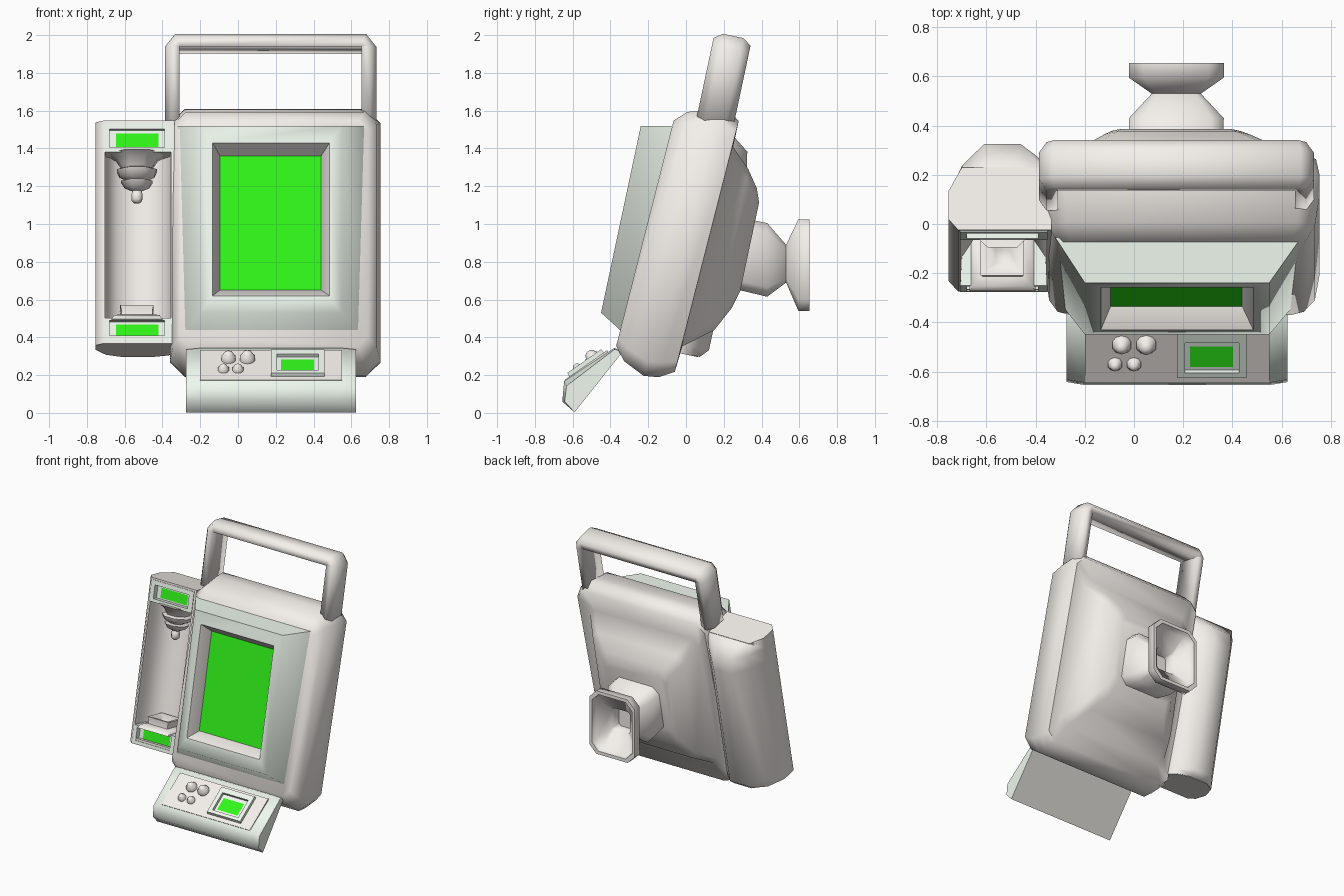
import bpy, bmesh, math
from mathutils import Matrix, Vector

if "Cube" in bpy.data.objects:
    bpy.data.objects.remove(bpy.data.objects["Cube"])


def material(name, rgb):
    m = bpy.data.materials.new(name)
    m.diffuse_color = (*rgb, 1)
    m.use_nodes = True
    m.node_tree.nodes["Principled BSDF"].inputs["Base Color"].default_value = m.diffuse_color
    return m


SHELL = material("warm_grey", (0.91, 0.87, 0.83))
PALE = material("pale_green", (0.86, 0.94, 0.85))
GREEN = material("screen_green", (0.03, 0.93, 0.01))

# Working frames: x across, y into the device, z up along the tilted face
WORLD = Matrix.Identity(4)
TILT = Matrix.Rotation(math.radians(-12), 4, 'X')
PANEL = Matrix.Translation((0, -0.645, 0.168)) @ Matrix.Rotation(math.radians(-55), 4, 'X')


def loft(name, rings, frame=TILT, mat=SHELL, angle=60, closed=False):
    """Skin equal-sized rings; cap both ends, or join last to first if closed."""
    bm = bmesh.new()
    rows = [[bm.verts.new(frame @ Vector(p)) for p in r] for r in rings]
    n = len(rows[0])
    for a, b in zip(rows, rows[1:] + (rows[:1] if closed else [])):
        for i in range(n):
            j = (i + 1) % n
            bm.faces.new((a[i], a[j], b[j], b[i]))
    if not closed:
        bm.faces.new(rows[0])
    if len(rows) > 1:
        if not closed:
            bm.faces.new(rows[-1])
        bmesh.ops.recalc_face_normals(bm, faces=bm.faces)
    me = bpy.data.meshes.new(name)
    bm.to_mesh(me)
    bm.free()
    me.materials.append(mat)
    ob = bpy.data.objects.new(name, me)
    bpy.context.collection.objects.link(ob)
    bpy.ops.object.select_all(action='DESELECT')
    ob.select_set(True)
    bpy.context.view_layer.objects.active = ob
    bpy.ops.object.shade_smooth_by_angle(angle=math.radians(angle))
    return ob


def rect(x0, x1, w0, w1, v, c=0.0):
    """Rectangle ring at depth v; with c it has chamfered corners."""
    if not c:
        return [(x0, v, w0), (x1, v, w0), (x1, v, w1), (x0, v, w1)]
    return [(x0 + c, v, w0), (x1 - c, v, w0), (x1, v, w0 + c), (x1, v, w1 - c),
            (x1 - c, v, w1), (x0 + c, v, w1), (x0, v, w1 - c), (x0, v, w0 + c)]


def screen(name, x0, x1, w0, w1, v, frame=TILT):
    loft(name, [rect(x0, x1, w0, w1, v)], frame, GREEN)


def framed_screen(name, back, front, hole, glass, v_back, v_front, v_glass, frame=TILT):
    """Block with a recessed green display in its front."""
    loft(name + "_frame", [rect(*back, v_back), rect(*front, v_front),
                           rect(*hole, v_front), rect(*hole, v_glass)], frame, PALE, 30)
    screen(name + "_screen", *glass, v_glass - 0.004, frame)


def turned(name, x, v, profile, sides=8, axis='w', frame=TILT):
    """Lathe-like stack of polygon rings (offset, radius)."""
    rings = []
    for h, r in profile:
        pts = [(r * math.cos(2 * math.pi * (i + .5) / sides),
                r * math.sin(2 * math.pi * (i + .5) / sides)) for i in range(sides)]
        rings.append([(x + a, v + b, h) if axis == 'w' else (x + a, h, v + b) for a, b in pts])
    loft(name, rings, frame, SHELL, 65)


def lean(ring):
    """Slight extra backward lean of the main body."""
    return [(x, v + 0.04 * (w - 0.9), w) for x, v, w in ring]


# Main tilted body with rounded rim and stepped back bulge
loft("body", [lean(r) for r in (
    rect(-0.31, 0.69, 0.27, 1.50, -0.41, 0.05),
    rect(-0.345, 0.735, 0.20, 1.56, -0.35, 0.07),
    rect(-0.36, 0.755, 0.145, 1.60, -0.23, 0.08),
    rect(-0.36, 0.755, 0.155, 1.62, -0.15, 0.08),
    rect(-0.345, 0.74, 0.20, 1.57, -0.075, 0.06),
    rect(-0.28, 0.65, 0.34, 1.43, -0.07, 0.05))] + [
    rect(-0.20, 0.57, 0.46, 1.33, 0.055, 0.05),
    rect(-0.12, 0.47, 0.59, 1.24, 0.12, 0.05),
    rect(-0.09, 0.43, 0.69, 1.17, 0.147, 0.04)])

# Front bezel, sloping screen surround and main screen
HOLE = (-0.135, 0.485, 0.517, 1.345)
GLASS = (-0.095, 0.44, 0.566, 1.292)
loft("screen_bezel", [rect(-0.32, 0.68, 0.32, 1.475, -0.37), rect(-0.20, 0.55, 0.425, 1.437, -0.55),
                      rect(*HOLE, -0.55), rect(*HOLE, -0.37)], TILT, PALE, 75, True)
loft("screen_surround", [rect(*HOLE, -0.55), rect(*GLASS, -0.463),
                         rect(*GLASS, -0.44), rect(*HOLE, -0.44)], TILT, SHELL, 30, True)
screen("main_screen", *GLASS, -0.463)

# Carry handle: one section swept round a U with mitred corners
section = [(-0.035, -0.27), (0.01, -0.27), (0.042, -0.225),
           (0.042, -0.115), (0.01, -0.07), (-0.035, -0.07)]
path = [(-0.345, 1.53, -1, 0), (-0.345, 1.93, -1, 0.1), (-0.32, 1.962, -0.3, 1),
        (0.665, 1.962, 0.3, 1), (0.69, 1.93, 1, 0.1), (0.69, 1.53, 1, 0)]
loft("carry_handle", [[(px + n * nx, v, pw + n * nw) for n, v in section]
                      for px, pw, nx, nw in path], TILT, SHELL, 100)

# Side cabinet: U-shaped shell with a rounded back and open front
outer = [(-0.715, -0.345), (-0.755, -0.30), (-0.755, -0.185), (-0.70, -0.06), (-0.61, 0.05),
         (-0.46, 0.05), (-0.37, -0.04), (-0.335, -0.10), (-0.335, -0.345)]
inner = [(-0.355, -0.345), (-0.36, -0.23), (-0.42, -0.14), (-0.53, -0.115),
         (-0.64, -0.14), (-0.70, -0.23), (-0.705, -0.345)]
levels = [(0.305, 0.01), (0.35, 0.05), (1.31, 0.05), (1.42, 0.03), (1.505, -0.085)]
loft("cabinet_shell", [[(x, min(v, lim), w) for x, v in outer] + [(x, min(v, lim - 0.02), w) for x, v in inner]
                       for w, lim in levels])

# Lids closing the cabinet at both ends
for label, w0, w1, lim in (("cabinet_lid", 1.47, 1.508, -0.085), ("cabinet_base", 0.302, 0.345, 0.0)):
    loft(label, [[(x, min(v, lim), w) for x, v in outer] for w in (w0, w1)])

# Cabinet top and bottom blocks with their small screens
for label, w, hole, glass in (("cabinet_top", (1.338, 1.495), (1.362, 1.462), (1.372, 1.445)),
                              ("cabinet_bottom", (0.312, 0.44), (0.33, 0.427), (0.343, 0.413))):
    block = (-0.708, -0.352, *w)
    framed_screen(label, block, block, (-0.68, -0.39, *hole), (-0.645, -0.42, *glass),
                  -0.11, -0.35, -0.31)

# Nozzle hanging from the top block and square seat on the bottom block
turned("nozzle", -0.535, -0.235, [(1.345, 0.16), (1.32, 0.12), (1.27, 0.085), (1.26, 0.115), (1.23, 0.10),
                                 (1.205, 0.05), (1.20, 0.09), (1.17, 0.07), (1.15, 0.025), (1.13, 0.032),
                                 (1.10, 0.03), (1.085, 0.015)])
turned("nozzle_seat", -0.535, -0.235, [(0.43, 0.19), (0.455, 0.17), (0.465, 0.115),
                                      (0.485, 0.115), (0.515, 0.125), (0.515, 0.10), (0.47, 0.04)], 4)


# Control desk sloping out at the bottom
def desk_profile(x, drop):
    return [(x, -0.645 + drop * .5, 0.168 - drop), (x, -0.655 + drop * .5, 0.06), (x, -0.59, 0.003),
            (x, -0.33, 0.33), (x, -0.38, 0.343 - drop * .3)]


loft("control_desk", [desk_profile(-0.275, 0.025), desk_profile(-0.20, 0), desk_profile(0.55, 0),
                      desk_profile(0.625, 0.025)], WORLD, PALE, 75)
loft("desk_underside", [[(-0.273, -0.588, 0.002), (0.623, -0.588, 0.002),
                         (0.623, -0.328, 0.329), (-0.273, -0.328, 0.329)]], WORLD, SHELL)
loft("control_plate", [rect(-0.20, 0.55, 0.005, 0.28, 0.01), rect(-0.20, 0.55, 0.005, 0.28, -0.004)],
     PANEL, SHELL)
framed_screen("control", (0.175, 0.457, 0.035, 0.262), (0.175, 0.457, 0.04, 0.256),
              (0.207, 0.426, 0.065, 0.215), (0.228, 0.402, 0.085, 0.185), 0.0, -0.026, -0.005, PANEL)

# Four domed buttons
for i, (x, w, r) in enumerate([(-0.05, 0.195, 0.04), (0.05, 0.195, 0.042),
                               (-0.077, 0.097, 0.03), (0, 0.097, 0.03)]):
    turned(f"button_{i + 1}", x, w, [(0, r), (-0.5 * r, r), (-0.8 * r, 0.75 * r),
                                    (-1.1 * r, 0.6 * r), (-1.35 * r, 0.25 * r)], 10, 'v', PANEL)

# Hollow flared mount on the back
cx = 0.172
loft("rear_mount", [rect(cx - h, cx + h, z0, z1, y, c) for y, h, z0, z1, c in (
    (0.20, 0.19, 0.67, 1.05, 0.05), (0.43, 0.193, 0.615, 1.005, 0.05), (0.53, 0.10, 0.69, 0.89, 0.02),
    (0.595, 0.193, 0.54, 1.025, 0.06), (0.655, 0.193, 0.54, 1.025, 0.06),
    (0.655, 0.17, 0.565, 1.0, 0.055), (0.605, 0.165, 0.575, 0.99, 0.055),
    (0.545, 0.075, 0.70, 0.87, 0.015), (0.46, 0.075, 0.70, 0.87, 0.015))], WORLD, SHELL, 75)
